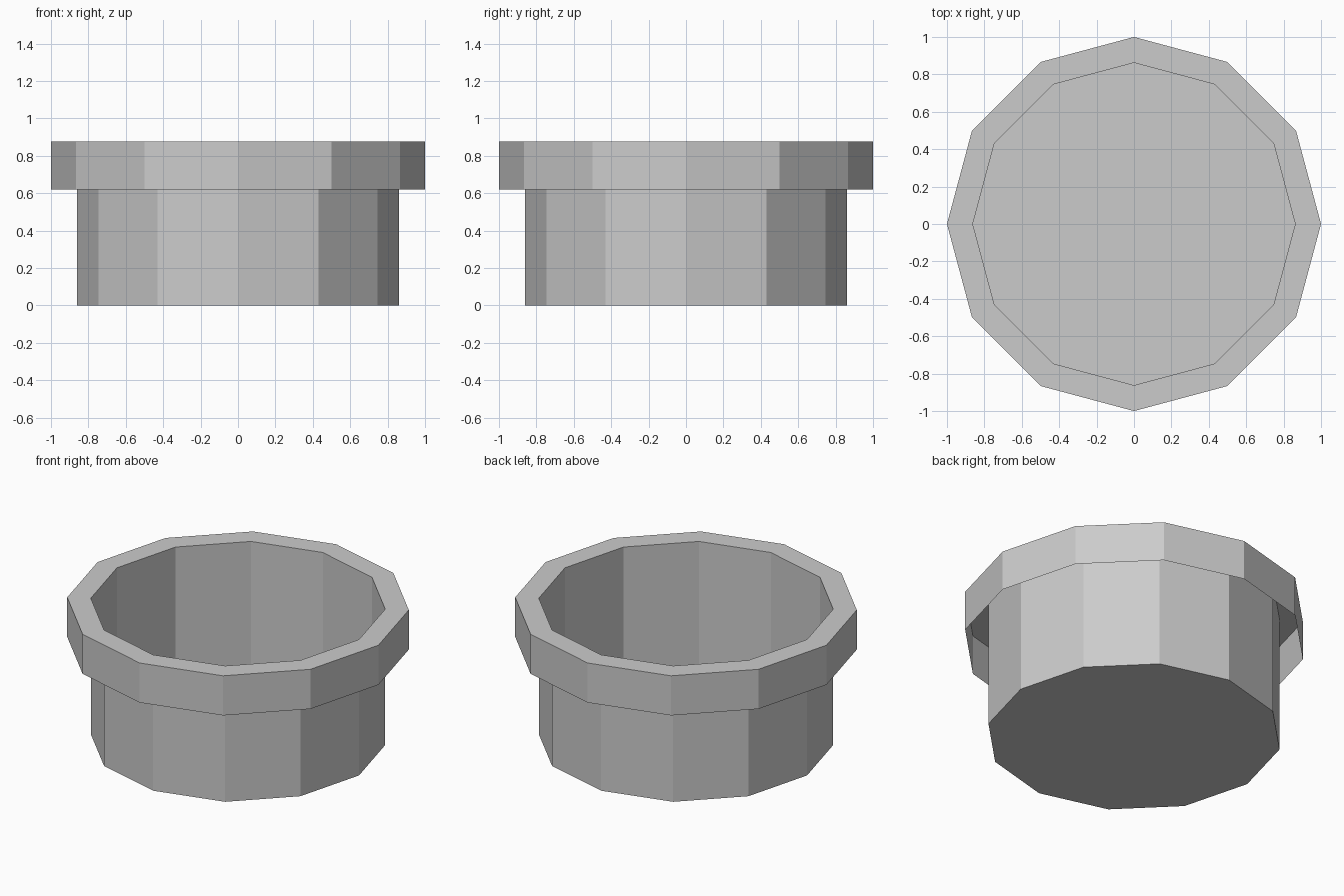
import bpy
import bmesh
from math import cos, sin, tau

SIDES = 12
BODY_R, RIM_R = 0.862, 1.0
RIM_LOW, TOP = 0.62, 0.875

cube = bpy.data.objects.get("Cube")
if cube:
    bpy.data.objects.remove(cube, do_unlink=True)

grey = bpy.data.materials.new("plain_grey")
grey.use_nodes = True
colour = (0.6, 0.6, 0.6, 1)
grey.diffuse_color = colour
grey.node_tree.nodes["Principled BSDF"].inputs["Base Color"].default_value = colour


def faceted_shell(name, profile, closed_base=False):
    """Sweep a (radius, height) profile into a thin flat-sided shell."""
    bm = bmesh.new()
    rings = [[bm.verts.new((r * cos(tau * i / SIDES), r * sin(tau * i / SIDES), z))
              for i in range(SIDES)] for r, z in profile]
    for low, high in zip(rings, rings[1:]):
        for i in range(SIDES):
            j = (i + 1) % SIDES
            bm.faces.new((low[i], low[j], high[j], high[i]))
    if closed_base:
        bm.faces.new(rings[0][::-1])
    mesh = bpy.data.meshes.new(name)
    bm.to_mesh(mesh)
    bm.free()
    mesh.materials.append(grey)
    obj = bpy.data.objects.new(name, mesh)
    bpy.context.collection.objects.link(obj)
    return obj


# Open pot body with a flat floor
faceted_shell("pot_body", [(BODY_R, 0), (BODY_R, TOP)], closed_base=True)

# Overhanging rim: skirt open underneath, then flat lip inward to the body
faceted_shell("pot_rim", [(RIM_R, RIM_LOW), (RIM_R, TOP), (BODY_R, TOP)])
